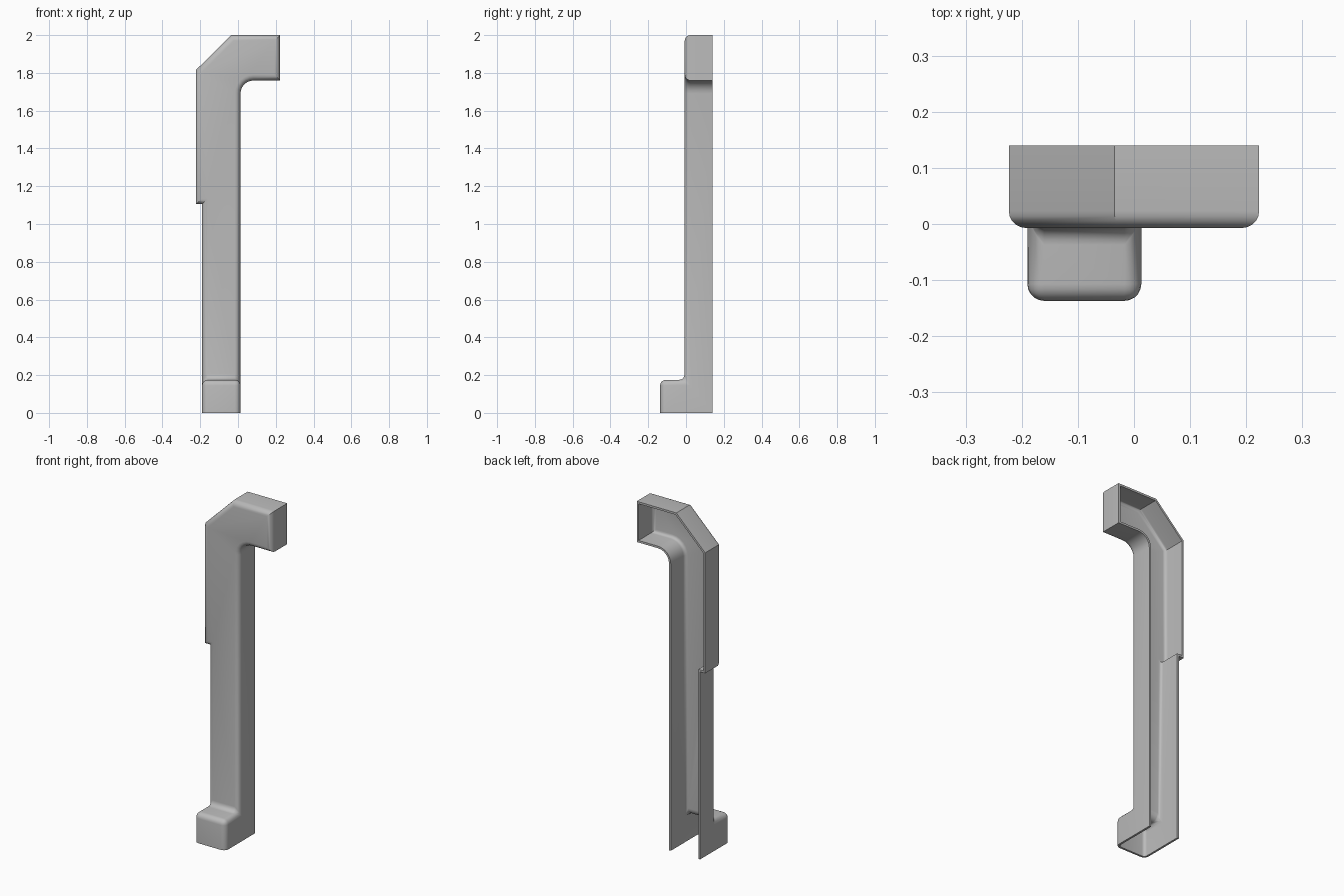
import bpy, bmesh
from math import sin, cos, pi, radians

if "Cube" in bpy.data.objects:
    bpy.data.objects.remove(bpy.data.objects["Cube"], do_unlink=True)

FRONT, BACK, FOOT = -0.007, 0.14, -0.137   # depth planes
LEFT, RIGHT, KNEE = -0.19, 0.013, 0.175    # post sides and foot height
ROUND, WALL = 0.03, 0.012

# Front outline above the foot, with a filleted inside corner under the arm
r = 0.07
fillet = [(RIGHT + r - r * cos(a), 1.76 - r + r * sin(a))
          for a in (i * pi / 12 for i in range(7))]
outline = [(LEFT, KNEE), (RIGHT, KNEE)] + fillet + [
    (0.223, 1.76), (0.223, 2), (-0.035, 2), (-0.223, 1.815),
    (-0.223, 1.105), (LEFT, 1.105)]

bm = bmesh.new()


def vert(x, y, z):
    return bm.verts.new((x, y, z))


front = [vert(x, FRONT, z) for x, z in outline]
back = [None, None] + [vert(x, BACK, z) for x, z in outline[2:]]
front_face = bm.faces.new(front)

# Walls around the upper outline
for i in range(2, len(outline) - 1):
    bm.faces.new((front[i], back[i], back[i + 1], front[i + 1]))

# L-shaped side walls that run down into the foot
toe_top, toe_low = [], []
for x, knee, top in ((LEFT, 0, len(outline) - 1), (RIGHT, 1, 2)):
    t, b = vert(x, FOOT, KNEE), vert(x, FOOT, 0)
    bm.faces.new((front[top], front[knee], t, b, vert(x, BACK, 0), back[top]))
    toe_top.append(t)
    toe_low.append(b)

# Foot top and front; the back and the underside stay open
foot_top = bm.faces.new((front[0], front[1], toe_top[1], toe_top[0]))
bm.faces.new((toe_top[0], toe_top[1], toe_low[1], toe_low[0]))

bmesh.ops.recalc_face_normals(bm, faces=bm.faces[:])
front_face.normal_update()
if front_face.normal.y > 0:
    bmesh.ops.reverse_faces(bm, faces=bm.faces[:])

# Round the front rim, the foot and the bend between them
edges = set(front_face.edges) | set(foot_top.edges)
edges |= {bm.edges.get((t, b)) for t, b in zip(toe_top, toe_low)}
bmesh.ops.bevel(bm, geom=list(edges), offset=ROUND, offset_type='OFFSET',
                segments=5, profile=0.5, affect='EDGES', clamp_overlap=False)

mesh = bpy.data.meshes.new("hollow_cover")
bm.to_mesh(mesh)
bm.free()
cover = bpy.data.objects.new("hollow_cover", mesh)
bpy.context.collection.objects.link(cover)

# Plain grey
grey = bpy.data.materials.new("plain_grey")
grey.use_nodes = True
grey.diffuse_color = (0.5, 0.5, 0.5, 1)
grey.node_tree.nodes["Principled BSDF"].inputs["Base Color"].default_value = grey.diffuse_color
mesh.materials.append(grey)

# Thin wall, then smooth shading with sharp corners kept
bpy.ops.object.select_all(action='DESELECT')
cover.select_set(True)
bpy.context.view_layer.objects.active = cover
shell = cover.modifiers.new("wall", 'SOLIDIFY')
shell.thickness = WALL
shell.offset = -1
shell.use_even_offset = True
bpy.ops.object.modifier_apply(modifier=shell.name)
bpy.ops.object.shade_smooth_by_angle(angle=radians(35))
